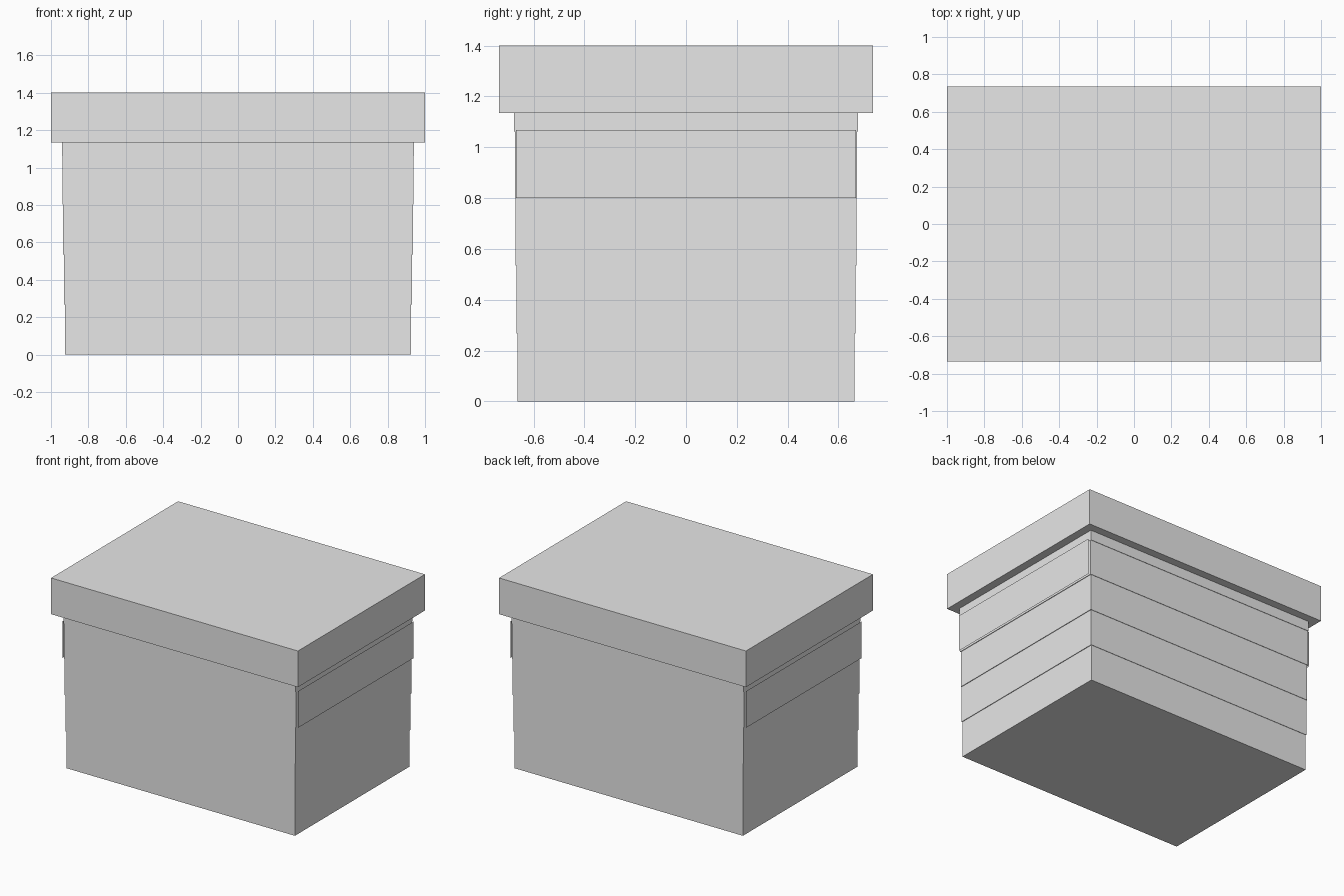
import bpy
import bmesh
from mathutils import Matrix, Vector

default_cube = bpy.data.objects.get("Cube")
if default_cube:
    bpy.data.objects.remove(default_cube, do_unlink=True)

# Single plain grey
grey = bpy.data.materials.new("plain_grey")
grey.use_nodes = True
colour = (0.8, 0.8, 0.8, 1)
grey.diffuse_color = colour
grey.node_tree.nodes["Principled BSDF"].inputs["Base Color"].default_value = colour


def add_object(name, bm):
    mesh = bpy.data.meshes.new(name)
    bm.to_mesh(mesh)
    bm.free()
    mesh.materials.append(grey)
    obj = bpy.data.objects.new(name, mesh)
    bpy.context.scene.collection.objects.link(obj)
    return obj


def add_box(name, half_x, half_y, bottom, top):
    bm = bmesh.new()
    bmesh.ops.create_cube(bm, size=1)
    bmesh.ops.scale(bm, verts=bm.verts, vec=(2 * half_x, 2 * half_y, top - bottom))
    bmesh.ops.translate(bm, verts=bm.verts, vec=(0, 0, (bottom + top) / 2))
    return add_object(name, bm)


def add_side_sheet(name, side, x, half_y, bottom, top):
    bm = bmesh.new()
    corners = [(-half_y, bottom), (half_y, bottom), (half_y, top), (-half_y, top)]
    face = bm.faces.new([bm.verts.new((side * x, y, z)) for y, z in corners])
    if side < 0:
        face.normal_flip()
    return add_object(name, bm)


# Body: equal tiers, each slightly wider than the one below
tier = 0.267
for i in range(4):
    add_box(f"body_tier_{i + 1}", 0.926 + 0.0045 * i, 0.664 + 0.003 * i,
            tier * i, tier * (i + 1))

# Neck under the lid
add_box("neck", 0.94, 0.676, 1.062, 1.135)

# Overhanging lid
add_box("lid", 1.0, 0.735, 1.135, 1.4)

# Thin handle sheets standing just off both sides
for side, label in ((1, "left"), (-1, "right")):
    add_side_sheet(f"{label}_side_sheet", side, 0.955, 0.668, 0.8, 1.068)
